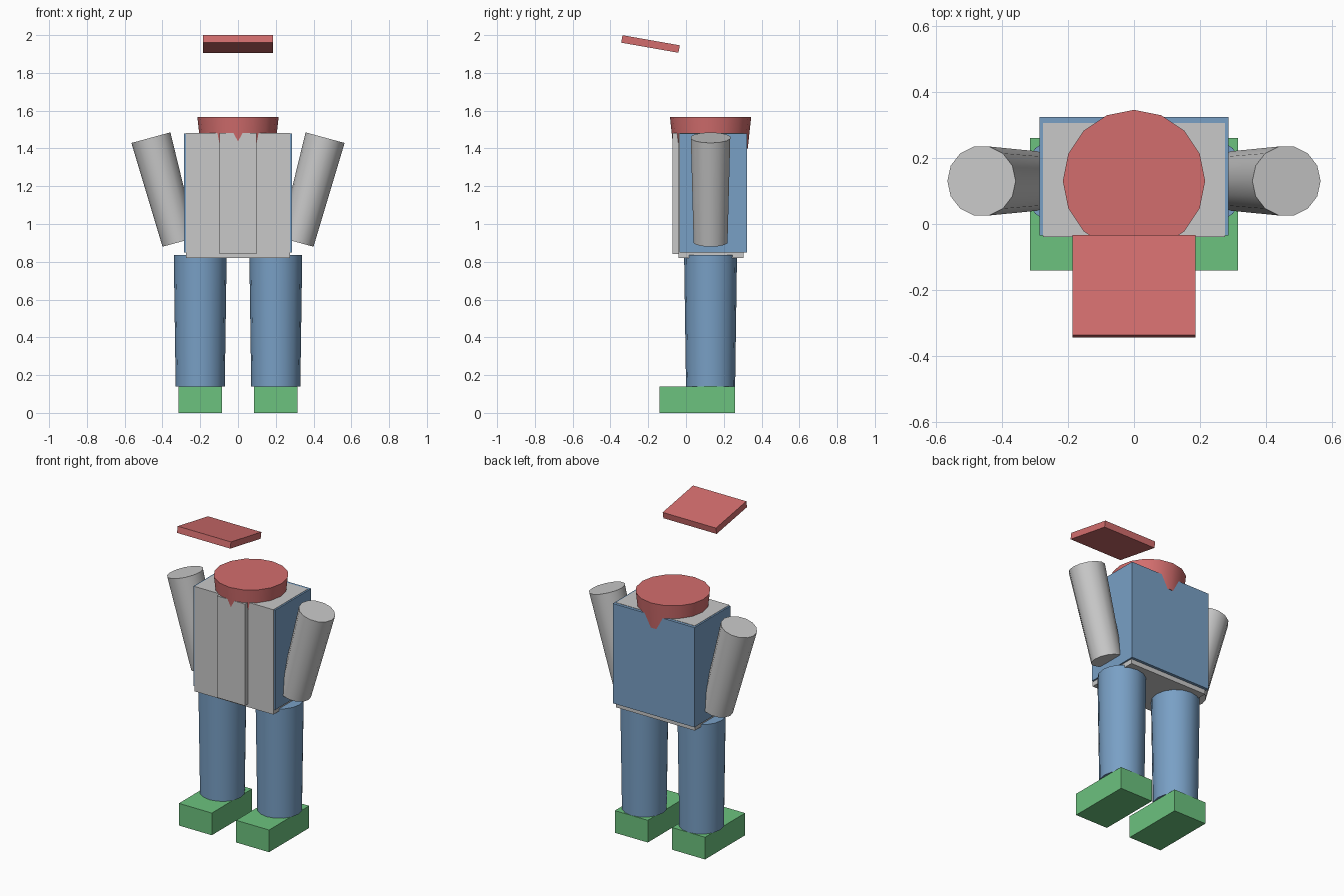
import bpy, bmesh, math
from mathutils import Matrix, Vector

cube = bpy.data.objects.get("Cube")
if cube:
    bpy.data.objects.remove(cube, do_unlink=True)


def material(name, rgb):
    m = bpy.data.materials.new(name)
    m.use_nodes = True
    m.diffuse_color = (*rgb, 1)
    m.node_tree.nodes["Principled BSDF"].inputs["Base Color"].default_value = (*rgb, 1)
    return m


GREY = material("light grey", (0.58, 0.58, 0.58))
BLUE = material("denim blue", (0.19, 0.35, 0.56))
GREEN = material("shoe green", (0.15, 0.54, 0.21))
RED = material("cap red", (0.65, 0.155, 0.155))


def finish(name, bm, mat, smooth=False):
    mesh = bpy.data.meshes.new(name)
    bm.to_mesh(mesh)
    bm.free()
    mesh.materials.append(mat)
    obj = bpy.data.objects.new(name, mesh)
    bpy.context.collection.objects.link(obj)
    if smooth:
        bpy.ops.object.select_all(action='DESELECT')
        obj.select_set(True)
        bpy.context.view_layer.objects.active = obj
        bpy.ops.object.shade_smooth_by_angle(angle=math.radians(30))
    return obj


def box(name, low, high, mat):
    """Box between two opposite corners."""
    low, high = Vector(low), Vector(high)
    bm = bmesh.new()
    bmesh.ops.create_cube(bm, size=1, matrix=Matrix.Translation((low + high) / 2)
                          @ Matrix.Diagonal((*(high - low), 1)))
    return finish(name, bm, mat)


def tapered(name, bottom, top, r_bottom, r_top, sides, mat):
    """Tapered cylinder between two points, leaning only in x."""
    bottom, top = Vector(bottom), Vector(top)
    axis = top - bottom
    lean = Matrix.Rotation(math.atan2(axis.x, axis.z), 4, 'Y')
    turn = Matrix.Rotation(math.pi / 2, 4, 'Z')
    bm = bmesh.new()
    bmesh.ops.create_cone(bm, cap_ends=True, segments=sides, radius1=r_bottom,
                          radius2=r_top, depth=axis.length,
                          matrix=Matrix.Translation((bottom + top) / 2) @ lean @ turn)
    return finish(name, bm, mat, smooth=True)


# Limbs, the same on both sides
MID = 0.13
for side, s in (("left", 1), ("right", -1)):
    inner, outer = sorted((s * 0.085, s * 0.315))
    box(side + "_shoe", (inner, -0.14, 0), (outer, 0.26, 0.14), GREEN)
    tapered(side + "_leg", (s * 0.2, MID, 0.14), (s * 0.2, MID, 0.835),
            0.13, 0.14, 16, BLUE)
    tapered(side + "_arm", (s * 0.311, MID, 0.904), (s * 0.461, MID, 1.457),
            0.092, 0.107, 14, GREY)

# Torso with open jacket and front strip
box("shirt_torso", (-0.275, -0.04, 0.82), (0.275, 0.305, 1.482), GREY)
box("jacket", (-0.285, -0.035, 0.85), (0.285, 0.323, 1.48), BLUE)
box("shirt_front_strip", (-0.098, -0.071, 0.84), (0.098, -0.03, 1.482), GREY)

# Cap crown set into the torso, and the tilted floating brim
tapered("cap_crown", (0, MID, 1.40), (0, MID, 1.567), 0.197, 0.215, 16, RED)
brim = box("cap_brim", (-0.186, -0.154, -0.02), (0.186, 0.154, 0.02), RED)
brim.location = (0, -0.188, 1.953)
brim.rotation_euler.x = math.radians(-10)
